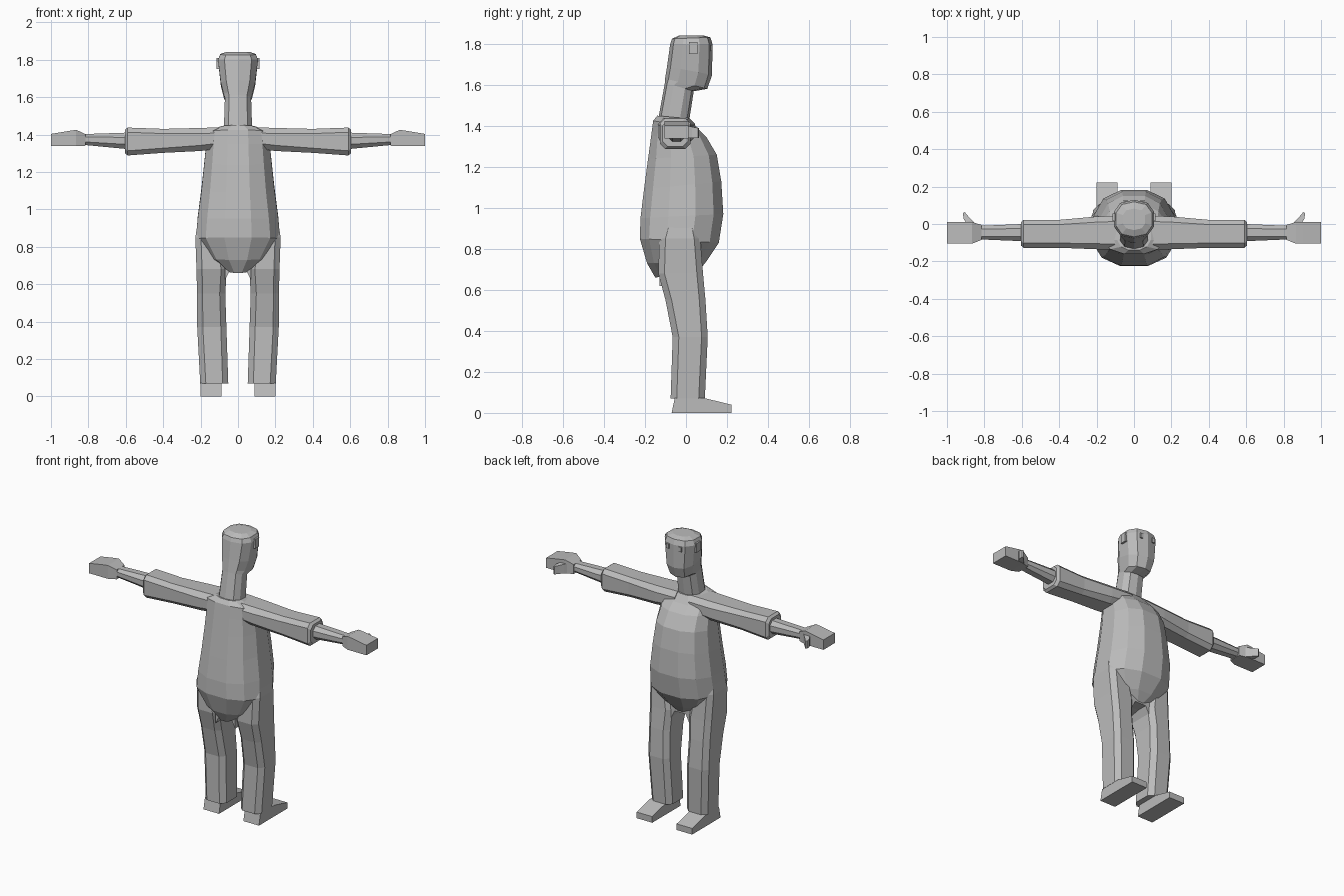
import bpy, bmesh, math
from mathutils import Vector

grey = bpy.data.materials.new("plain grey")
grey.diffuse_color = (0.5, 0.5, 0.5, 1)


def loft(name, rings):
    """Skin a list of equal-length point rings and cap both ends."""
    bm = bmesh.new()
    loops = [[bm.verts.new(p) for p in r] for r in rings]
    n = len(loops[0])
    for a, b in zip(loops, loops[1:]):
        for i in range(n):
            j = (i + 1) % n
            bm.faces.new((a[i], a[j], b[j], b[i]))
    bm.faces.new(loops[0][::-1])
    bm.faces.new(loops[-1])
    bmesh.ops.recalc_face_normals(bm, faces=bm.faces)
    me = bpy.data.meshes.new(name)
    bm.to_mesh(me)
    bm.free()
    me.materials.append(grey)
    ob = bpy.data.objects.new(name, me)
    bpy.context.collection.objects.link(ob)
    return ob


def mirrored(ob):
    """Mirror a part to the other side of the body."""
    m = ob.modifiers.new("Mirror", 'MIRROR')
    m.use_axis[0] = True
    return ob


def oval(hx, y0, y1, zb, zf=None, n=12, e=0.85):
    """Horizontal ring, optionally tilted between back and front height."""
    zf = zb if zf is None else zf
    pts = []
    for i in range(n):
        a = 2 * math.pi * (i + 0.5) / n
        c, s = math.cos(a), math.sin(a)
        c = math.copysign(abs(c) ** e, c) / math.cos(math.pi / n) ** e
        s = math.copysign(abs(s) ** e, s) / math.cos(math.pi / n) ** e
        t = (s + 1) / 2
        pts.append((hx * c, y0 + (y1 - y0) * t, zb + (zf - zb) * t))
    return pts


def chamfered(u0, u1, v0, v1, c):
    """Rectangle with cut corners, as 2D points."""
    return [(u0 + c, v0), (u1 - c, v0), (u1, v0 + c), (u1, v1 - c),
            (u1 - c, v1), (u0 + c, v1), (u0, v1 - c), (u0, v0 + c)]


def box(name, x0, x1, y0, y1, z0, z1):
    return loft(name, [[(x, y0, z0), (x, y1, z0), (x, y1, z1), (x, y0, z1)] for x in (x0, x1)])


# Torso with a round belly and tapered seat
loft("torso", [oval(*r) for r in [
    (0.06, -0.15, 0.06, 0.66, 0.69), (0.15, -0.19, 0.10, 0.73, 0.74),
    (0.225, -0.225, 0.16, 0.85, 0.83), (0.215, -0.222, 0.182, 0.95, 0.97),
    (0.195, -0.205, 0.172, 1.09, 1.13), (0.18, -0.185, 0.15, 1.24, 1.26),
    (0.17, -0.17, 0.10, 1.35, 1.345), (0.165, -0.16, 0.055, 1.425, 1.39),
    (0.09, -0.14, 0.02, 1.45, 1.435)]])

# Neck running into the head, with the chin jutting forward
loft("head_and_neck", [oval(*r, n=10, e=0.8) for r in [
    (0.076, -0.135, 0.01, 1.42, 1.41), (0.07, -0.10, 0.035, 1.61, 1.57),
    (0.076, -0.098, 0.10, 1.63, 1.582), (0.092, -0.088, 0.123, 1.69, 1.65),
    (0.107, -0.073, 0.125, 1.80, 1.80), (0.095, -0.065, 0.115, 1.825, 1.832),
    (0.06, -0.03, 0.08, 1.842, 1.842)]])

# Ears and eyes
mirrored(box("ears", 0.095, 0.114, 0.015, 0.055, 1.75, 1.81))
mirrored(box("eyes", 0.035, 0.055, 0.119, 0.128, 1.765, 1.795))

# Trouser legs
mirrored(loft("legs", [[(x, y, z) for x, y in chamfered(x0, x1, y0, y1, 0.03)]
                       for z, x0, x1, y0, y1 in [
    (0.07, 0.052, 0.202, -0.075, 0.092), (0.37, 0.062, 0.218, -0.065, 0.106),
    (0.55, 0.068, 0.219, -0.10, 0.095), (0.68, 0.06, 0.222, -0.135, 0.083),
    (0.85, 0.09, 0.228, -0.13, 0.07), (1.0, 0.12, 0.205, -0.09, 0.04)]]))
# Arched crotch panel between the legs
loft("crotch", [[(x, -0.13, z) for x, z in ((-.07, .62), (-.04, .68), (.04, .68), (.07, .62), (.07, .74), (-.07, .74))],
                [(x, 0.06, z) for x, z in ((-.07, .62), (-.04, .68), (.04, .68), (.07, .62), (.07, .74), (-.07, .74))]])

# Wedge shaped shoes
mirrored(loft("shoes", [[(x, -0.07, 0), (x, 0.222, 0), (x, 0.222, 0.04), (x, 0.09, 0.072), (x, -0.055, 0.072)]
                        for x in (0.088, 0.2)]))


def arm_ring(x, y0, y1, z0, z1, c):
    return [(x, y, z) for y, z in chamfered(y0, y1, z0, z1, c)]


# Sleeves, widening to the cuff
mirrored(loft("sleeves", [arm_ring(*r) for r in [
    (0.05, -0.14, 0.045, 1.33, 1.44, 0.03), (0.20, -0.135, 0.04, 1.312, 1.435, 0.03),
    (0.40, -0.127, 0.022, 1.302, 1.43, 0.025), (0.59, -0.127, 0.022, 1.288, 1.437, 0.025),
    (0.605, -0.115, 0.01, 1.30, 1.425, 0.025)]]))

# Bare forearms
mirrored(loft("forearms", [arm_ring(*r) for r in [
    (0.59, -0.092, 0.0, 1.322, 1.41, 0.025), (0.83, -0.082, -0.01, 1.345, 1.402, 0.016)]]))

# Mitten hands
mirrored(loft("hands", [[(x, y0, z0), (x, y1, z0), (x, y1, z1), (x, y0, z1)] for x, y0, y1, z0, z1 in [
    (0.815, -0.085, -0.005, 1.34, 1.402), (0.865, -0.105, 0.01, 1.338, 1.425),
    (0.90, -0.105, 0.012, 1.338, 1.42), (1.0, -0.105, 0.012, 1.338, 1.403)]]))

# Curved thumbs
mirrored(loft("thumbs", [[(x0, y0, 1.34), (x1, y1, 1.34), (x1, y1, z), (x0, y0, z)] for x0, y0, x1, y1, z in [
    (0.83, -0.02, 0.89, -0.01, 1.40), (0.865, 0.02, 0.90, 0.01, 1.40),
    (0.885, 0.04, 0.912, 0.03, 1.395), (0.905, 0.064, 0.914, 0.058, 1.39)]]))
